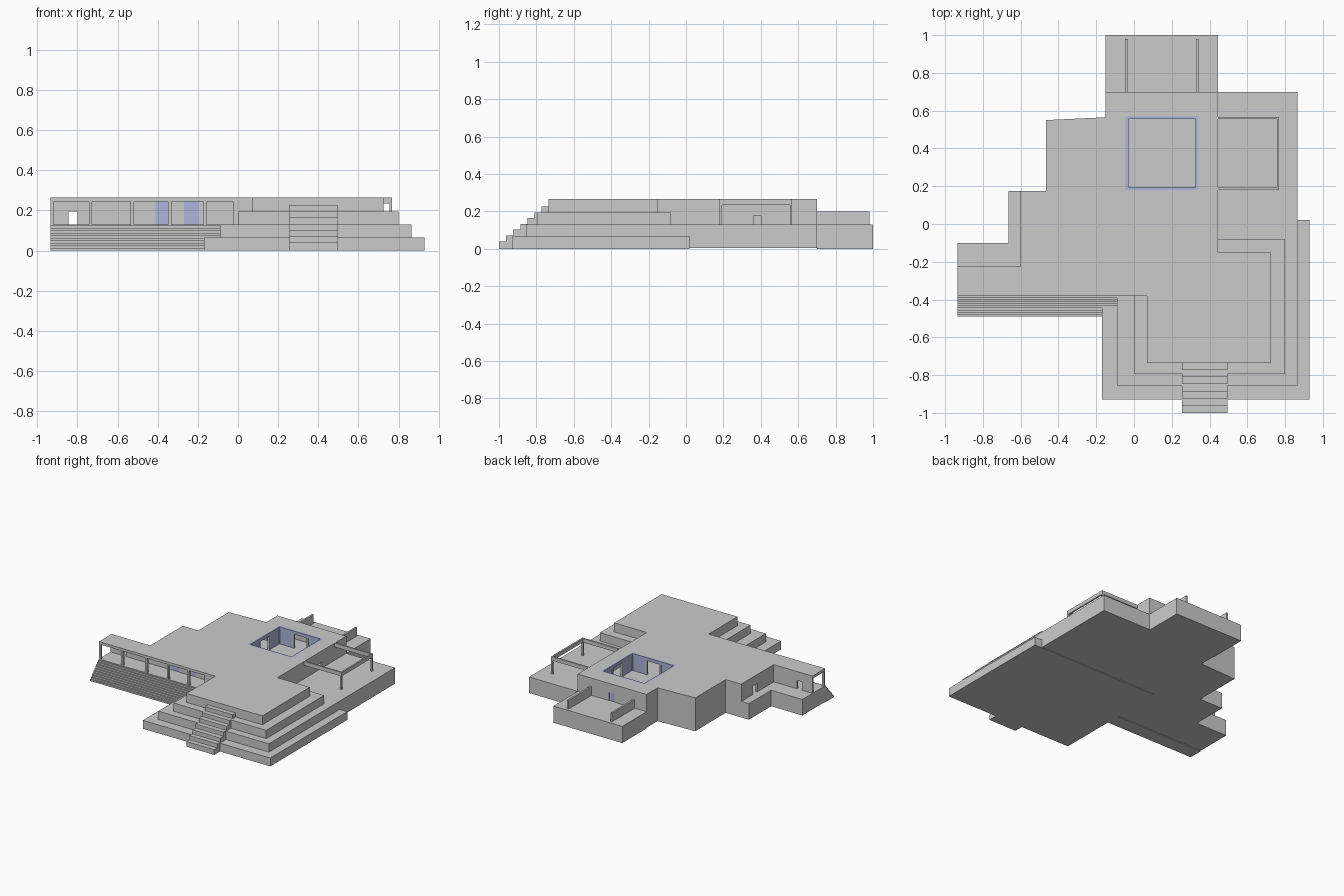
import bpy

if "Cube" in bpy.data.objects:
    bpy.data.objects.remove(bpy.data.objects["Cube"])

FLOOR, SOFFIT, ROOF = 0.13, 0.245, 0.265
glass = bpy.data.materials.new("blue_glass")
glass.diffuse_color = (0.42, 0.46, 0.72, 1)
glass.use_nodes = True
glass.node_tree.nodes["Principled BSDF"].inputs["Base Color"].default_value = glass.diffuse_color


def prism(name, loops, z0, z1, mat=None):
    """Extrude closed outlines (later loops are holes) from z0 to z1."""
    cu = bpy.data.curves.new(name, 'CURVE')
    cu.dimensions = '2D'
    cu.fill_mode = 'BOTH'
    cu.extrude = (z1 - z0) / 2
    for loop in loops:
        sp = cu.splines.new('POLY')
        sp.points.add(len(loop) - 1)
        for p, (x, y) in zip(sp.points, loop):
            p.co = (x, y, 0, 1)
        sp.use_cyclic_u = True
    tmp = bpy.data.objects.new(name + "_outline", cu)
    bpy.context.collection.objects.link(tmp)
    me = bpy.data.meshes.new_from_object(
        tmp.evaluated_get(bpy.context.evaluated_depsgraph_get()))
    bpy.data.objects.remove(tmp)
    for v in me.vertices:
        v.co.z += (z0 + z1) / 2
    for f in me.polygons:
        f.use_smooth = False
    me.materials.clear()
    if mat:
        me.materials.append(mat)
    ob = bpy.data.objects.new(name, me)
    bpy.context.collection.objects.link(ob)
    return ob


def box(name, x0, x1, y0, y1, z0, z1, mat=None):
    v = [(x, y, z) for x in (x0, x1) for y in (y0, y1) for z in (z0, z1)]
    f = [(0, 1, 3, 2), (4, 6, 7, 5), (0, 4, 5, 1), (2, 3, 7, 6), (0, 2, 6, 4), (1, 5, 7, 3)]
    me = bpy.data.meshes.new(name)
    me.from_pydata(v, [], f)
    if mat:
        me.materials.append(mat)
    ob = bpy.data.objects.new(name, me)
    bpy.context.collection.objects.link(ob)
    return ob


def rect(x0, x1, y0, y1):
    return [(x0, y0), (x1, y0), (x1, y1), (x0, y1)]


def wall(name, x0, x1, y0, y1, door=None, top=0.195):
    """Wall along its longer side, with an optional doorway (start, end)."""
    if not door:
        box(name, x0, x1, y0, y1, FLOOR, SOFFIT)
        return
    a, b = door
    if x1 - x0 > y1 - y0:
        parts = [(x0, a, y0, y1), (b, x1, y0, y1)]
        head = (a, b, y0, y1)
    else:
        parts = [(x0, x1, y0, a), (x0, x1, b, y1)]
        head = (x0, x1, a, b)
    for p in parts:
        box(name, *p, FLOOR, SOFFIT)
    box(name + "_lintel", *head, top, SOFFIT)


# stepped platform
box("tier_1", -0.17, 0.93, -0.93, 0.02, 0, 0.065)
prism("tier_2", [[(-0.09, -0.855), (0.865, -0.855), (0.865, 0.70), (0.445, 0.70),
                  (0.445, -0.38), (-0.09, -0.38)]], 0.005, FLOOR)
box("tier_3", 0.0, 0.80, -0.795, -0.08, 0.065, 0.195)
box("tier_4", 0.07, 0.725, -0.735, -0.15, 0.13, ROOF)

# narrow stair up the platform
for i in range(7):
    y = -1.0 + i * 0.038
    box("platform_step", 0.255, 0.495, y, -0.73, 0, 0.04 + i * 0.031)

# building base, rear terrace and wide front stair
prism("building_base", [[(-0.935, -0.38), (0.445, -0.38), (0.445, 0.70), (-0.15, 0.70),
                         (-0.15, 0.565), (-0.465, 0.55), (-0.465, 0.175),
                         (-0.665, 0.175), (-0.665, -0.10), (-0.935, -0.10)]], 0.005, FLOOR)
box("rear_terrace", -0.15, 0.445, 0.70, 1.0, 0, FLOOR)
for i in range(10):
    box("front_step", -0.935, -0.09, -0.49 + i * 0.011, -0.38, 0, 0.0125 * (i + 1))

# roof slab with courtyard opening
prism("roof", [[(-0.935, -0.38), (0.07, -0.38), (0.07, -0.15), (0.445, -0.15),
                (0.445, 0.70), (-0.15, 0.70), (-0.15, 0.565), (-0.465, 0.55),
                (-0.465, 0.175), (-0.60, 0.175), (-0.60, -0.225), (-0.935, -0.225)],
               rect(-0.045, 0.34, 0.18, 0.57)], SOFFIT, ROOF)

# outer walls
T = 0.012
wall("wing_wall", -0.935, -0.41, -0.225 - T, -0.225, (-0.845, -0.80))
wall("porch_wall", -0.34, -0.27, -0.225 - T, -0.225)
wall("porch_wall", -0.20, 0.0, -0.225 - T, -0.225)
wall("west_wall", -0.60, -0.60 + T, -0.225, 0.175, (-0.02, 0.03))
wall("west_return", -0.60, -0.465, 0.175 - T, 0.175)
wall("northwest_wall", -0.465, -0.465 + T, 0.175 - T, 0.55)
prism("slanted_wall", [[(-0.465, 0.55 - T), (-0.15, 0.565 - T), (-0.15, 0.565),
                        (-0.465, 0.55)]], FLOOR, SOFFIT)
wall("rear_return", -0.15, -0.15 + T, 0.565 - T, 0.70)
wall("rear_wall", -0.15, 0.445, 0.70 - T, 0.70, (0.125, 0.175))
box("rear_door", 0.125, 0.175, 0.692, 0.696, FLOOR, 0.195, glass)
wall("east_wall", 0.445 - T, 0.445, -0.15, 0.70, (0.36, 0.40), 0.175)
box("porch_end_wall", -0.025, 0.07, -0.38, -0.37, FLOOR, SOFFIT)

# porch glass doors and columns
for x in (-0.41, -0.27):
    box("porch_glass", x, x + 0.07, -0.234, -0.228, FLOOR, SOFFIT, glass)
for x in (-0.927, -0.735, -0.527, -0.34, -0.165):
    box("porch_column", x - 0.008, x + 0.008, -0.38, -0.364, FLOOR, SOFFIT)

# courtyard glass rim, panes and columns
X0, X1, Y0, Y1, R = -0.045, 0.34, 0.18, 0.57, 0.015
prism("courtyard_rim", [rect(X0, X1, Y0, Y1), rect(X0 + R, X1 - R, Y0 + R, Y1 - R)],
      SOFFIT - 0.005, ROOF, glass)
sx, sy = (X1 - X0 - R) / 3, (Y1 - Y0 - R) / 3
for i in range(4):
    for j in range(4):
        if i in (0, 3) or j in (0, 3):
            x, y = X0 + i * sx, Y0 + j * sy
            box("courtyard_column", x, x + R, y, y + R, FLOOR, SOFFIT - 0.005)
for k in (0, 2):
    for y in (Y0, Y1 - R):
        x = X0 + R + k * sx
        box("courtyard_glass", x, x + sx - R, y + 0.004, y + 0.011, FLOOR, SOFFIT, glass)
    for x in (X0, X1 - R):
        y = Y0 + R + k * sy
        box("courtyard_glass", x + 0.004, x + 0.011, y, y + sy - R, FLOOR, SOFFIT, glass)

# low walls on the rear terrace
for x in (-0.047, 0.327):
    box("terrace_wall", x, x + 0.014, 0.70, 0.98, FLOOR, 0.198)

# side pergola
for y in (0.18, 0.555):
    box("pergola_beam", 0.445, 0.768, y, y + T, 0.235, ROOF)
    box("pergola_post", 0.755, 0.768, y, y + T, FLOOR, 0.235)
box("pergola_front_beam", 0.756, 0.768, 0.18 + T, 0.555, 0.235, ROOF)
